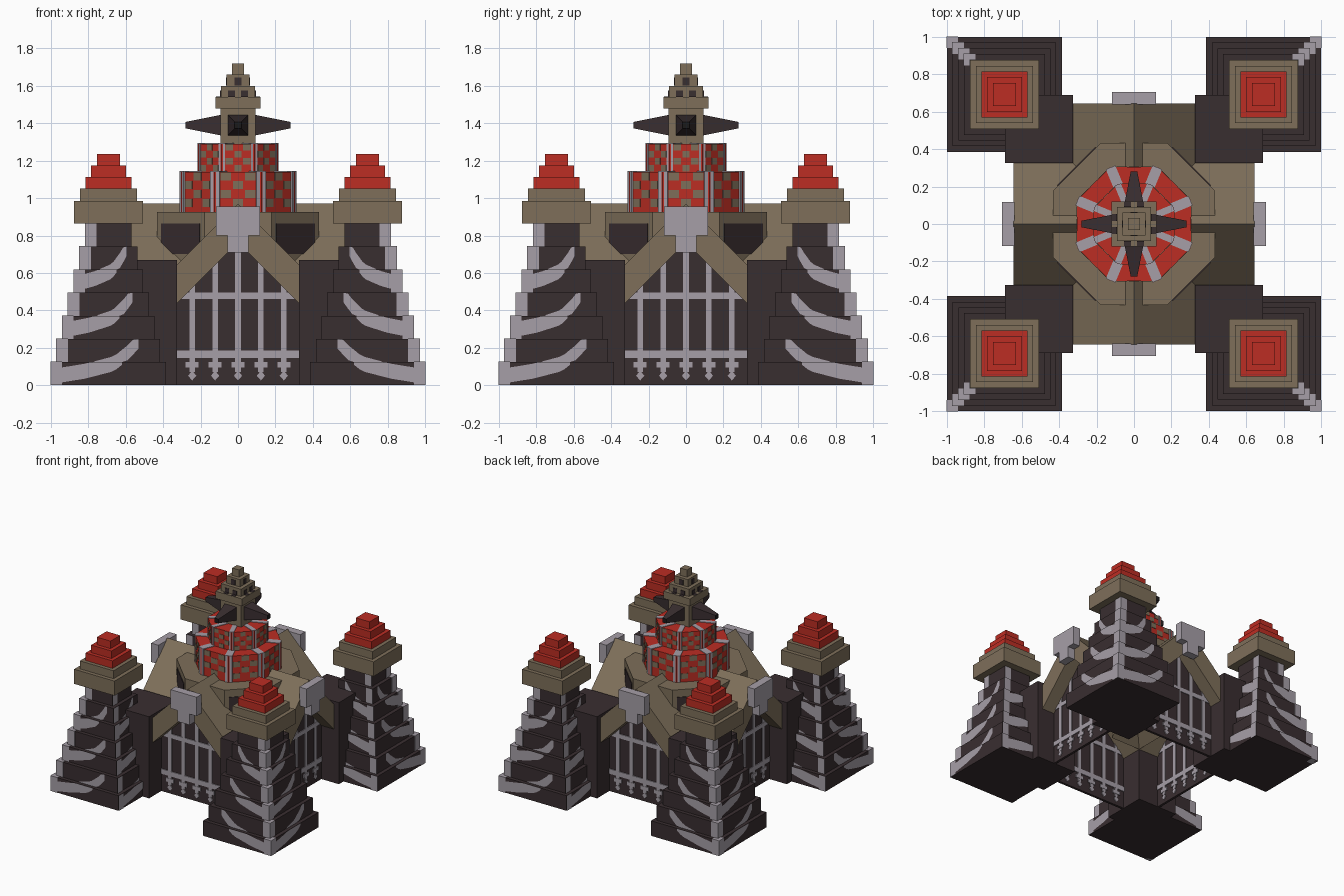
import bpy, bmesh, math
from mathutils import Matrix, Vector

if "Cube" in bpy.data.objects:
    bpy.data.objects.remove(bpy.data.objects["Cube"])


def material(name, rgb):
    m = bpy.data.materials.new(name)
    lin = [((c / 255 + 0.055) / 1.055) ** 2.4 for c in rgb]
    m.diffuse_color = (*lin, 1)
    m.use_nodes = True
    m.node_tree.nodes["Principled BSDF"].inputs["Base Color"].default_value = m.diffuse_color
    return m


DARK = material("dark_brown", (57, 46, 48))
GREY = material("pale_grey", (166, 159, 167))
TAN = material("tan_stone", (126, 111, 90))
RED = material("red", (188, 45, 35))
BLACK = material("near_black", (27, 25, 26))


def finish(bm, name, mat):
    me = bpy.data.meshes.new(name)
    bm.to_mesh(me)
    bm.free()
    me.materials.append(mat)
    ob = bpy.data.objects.new(name, me)
    bpy.context.collection.objects.link(ob)
    return ob


def prism(bm, pts, y0, y1, M=Matrix()):
    """Extrude an (x, z) outline along y between y0 and y1."""
    a = [bm.verts.new(M @ Vector((x, y0, z))) for x, z in pts]
    b = [bm.verts.new(M @ Vector((x, y1, z))) for x, z in pts]
    n = len(pts)
    faces = [bm.faces.new(a), bm.faces.new(b[::-1])]
    for i in range(n):
        j = (i + 1) % n
        faces.append(bm.faces.new((a[j], a[i], b[i], b[j])))
    bmesh.ops.recalc_face_normals(bm, faces=faces)


def box(bm, x0, x1, y0, y1, z0, z1, M=Matrix()):
    prism(bm, [(x0, z0), (x1, z0), (x1, z1), (x0, z1)], y0, y1, M)


def square(bm, cx, cy, h, z0, z1):
    box(bm, cx - h, cx + h, cy - h, cy + h, z0, z1)


def turn(deg):
    return Matrix.Rotation(math.radians(deg), 4, 'Z')


# ---- corner towers ----
C, H0, DH, LH = 0.6925, 0.3075, 0.0307, 0.1235
SWOOP = [(0, .045), (.3, .075), (.55, .115), (.68, .18), (.76, .235)]


def swoop(t):
    for (a, za), (b, zb) in zip(SWOOP, SWOOP[1:]):
        if t <= b:
            return za + (zb - za) * (t - a) / (b - a)
    return SWOOP[-1][1]


def plate(bm, sx, sy, axis, s, h, corners):
    """Thin painted patch on one side of a tower level; corners are (u, z)."""
    vs = []
    for u, z in corners:
        p, q = C + u, C + s * (h + 0.003)
        vs.append(bm.verts.new((sx * p, sy * q, z) if axis else (sx * q, sy * p, z)))
    f = bm.faces.new(vs)
    f.normal_update()
    out = Vector((0, sy * s, 0)) if axis else Vector((sx * s, 0, 0))
    if f.normal.dot(out) < 0:
        f.normal_flip()


for sx in (-1, 1):
    for sy in (-1, 1):
        cx, cy = sx * C, sy * C
        body, paint, cap, tip = (bmesh.new() for _ in range(4))
        for i in range(7):
            h, z0, z1 = H0 - DH * i, LH * i, LH * (i + 1)
            square(body, cx, cy, h, z0, z1)
            # grey outer corner
            xs = sorted((sx * (C + h - .06), sx * (C + h + .003)))
            ys = sorted((sy * (C + h - .06), sy * (C + h + .003)))
            box(paint, *xs, *ys, z0, z1 + .002)
            # swooping stripes, each spanning two levels
            k = i // 2
            hk = H0 - DH * 2 * k
            for axis in (0, 1):
                for s in (-1, 1):
                    if s < 0:
                        plate(paint, sx, sy, axis, s, h,
                              [(h - .06, z0), (h, z0), (h, z1), (h - .06, z1)])
                    if k == 3:
                        continue
                    n = 16
                    for j in range(n):
                        t = [.76 * j / n, .76 * (j + 1) / n]
                        u = [min(h, hk - 2 * hk * v) for v in t]
                        c = [2 * LH * k + swoop(v) for v in t]
                        lo = [min(max(z0, v - .04), z1) for v in c]
                        hi = [max(min(z1, v + .04), z0) for v in c]
                        if u[0] - u[1] > .004 and min(hi[0] - lo[0], hi[1] - lo[1]) > .002:
                            plate(paint, sx, sy, axis, s, h,
                                  [(u[0], lo[0]), (u[1], lo[1]), (u[1], hi[1]), (u[0], hi[0])])
        square(cap, cx, cy, .184, .865, .985)
        square(cap, cx, cy, .153, .985, 1.05)
        for i in range(3):
            square(tip, cx, cy, .123 - .0305 * i, 1.05 + .0615 * i, 1.1115 + .0615 * i)
        finish(body, "tower_body", DARK)
        finish(paint, "tower_stripes", GREY)
        finish(cap, "tower_cap", TAN)
        finish(tip, "tower_roof", RED)
        # block joining the tower to the hall
        blk = bmesh.new()
        square(blk, sx * .5075, sy * .5075, .1825, 0, .67)
        finish(blk, "corner_block", DARK)

# ---- four gabled arms ----
roof, wall, bars, plaque = (bmesh.new() for _ in range(4))
for q in range(4):
    M = turn(90 * q)
    prism(roof, [(-.325, .44), (0, .765), (.325, .44), (.325, .645), (0, .97), (-.325, .645)],
          -.645, -.05, M)
    prism(wall, [(-.325, 0), (.325, 0), (.325, .5), (0, .82), (-.325, .5)], -.53, -.51, M)
    # gate lattice with spear ends
    for x in (-.245, -.1225, 0, .1225, .245):
        top = .78 - abs(x)
        box(bars, x - .015, x + .015, -.536, -.504, .07, top, M)
        prism(bars, [(x, .025), (x + .022, .05), (x, .078), (x - .022, .05)], -.537, -.503, M)
        box(bars, x - .035, x + .035, -.538, -.502, .095, .125, M)
    box(bars, -.325, .325, -.5365, -.5035, .145, .185, M)
    box(bars, -.325, .325, -.5365, -.5035, .46, .495, M)
    prism(plaque, [(-.055, .71), (.055, .71), (.055, .80), (.118, .80), (.118, .955),
                   (-.118, .955), (-.118, .80), (-.055, .80)], -.706, -.64, M)
finish(roof, "gable_roofs", TAN)
finish(wall, "gate_walls", DARK)
finish(bars, "gate_lattice", GREY)
finish(plaque, "gable_plaques", GREY)


# ---- octagonal base and drum ----
def octagon(bm, a, z0, z1):
    r = a / math.cos(math.pi / 8)
    bmesh.ops.create_cone(bm, cap_ends=True, segments=8, radius1=r, radius2=r, depth=z1 - z0,
                          matrix=Matrix.Translation((0, 0, (z0 + z1) / 2)) @ turn(22.5))


base, windows = bmesh.new(), bmesh.new()
octagon(base, .432, .6, .925)
for q in range(4):
    prism(windows, [(-.1, .70), (.1, .70), (.145, .745), (.145, .865), (-.145, .865), (-.145, .745)],
          -.437, -.43, turn(45 + 90 * q))
finish(base, "drum_base", TAN)
finish(windows, "drum_base_windows", DARK)

drum, posts, checks = (bmesh.new() for _ in range(3))
for a, z0, z1, w in ((.305, .92, 1.14, .055), (.213, 1.14, 1.29, .036)):
    octagon(drum, a, z0, z1)
    r, half = a / math.cos(math.pi / 8), a * math.tan(math.pi / 8)
    zb = max(z0, .95)
    for q in range(8):
        box(posts, -w / 2, w / 2, -(r - .003), -.1, z0, z1 + .004, turn(22.5 + 45 * q))
        cw, ch = 2 * (half - w / 2) / 3, (z1 - zb) / 4
        for i in range(3):
            for j in range(4):
                if (i + j + q) % 2:
                    x, z = (i - 1) * cw, zb + (j + .5) * ch
                    box(checks, x - cw * .42, x + cw * .42, -a - .003, -a + .003,
                        z - ch * .45, z + ch * .45, turn(45 * q))
finish(drum, "drum", RED)
finish(posts, "drum_posts", GREY)
finish(checks, "drum_checks", TAN)

# ---- spire ----
spire, spikes, ends, spots = (bmesh.new() for _ in range(4))
for h, z0, z1 in ((.094, 1.29, 1.48), (.121, 1.48, 1.54), (.091, 1.54, 1.60),
                  (.061, 1.60, 1.66), (.031, 1.66, 1.72)):
    square(spire, 0, 0, h, z0, z1)
for q in range(4):
    M = turn(90 * q)
    bmesh.ops.create_cone(spikes, cap_ends=True, segments=4, radius1=.055 * 2 ** .5,
                          radius2=.018 * 2 ** .5, depth=.187,
                          matrix=M @ Matrix.Translation((0, -.1835, 1.39))
                          @ Matrix.Rotation(math.pi / 2, 4, 'X') @ turn(45))
    box(ends, -.018, .018, -.281, -.275, 1.372, 1.408, M)
    for x in (-.035, .035):
        box(spots, x - .018, x + .018, -.095, -.088, 1.54, 1.575, M)
        box(spots, x - .018, x + .018, -.118, -.09, 1.538, 1.543, M)
    box(spots, -.018, .018, -.065, -.058, 1.603, 1.645, M)
finish(spire, "spire", TAN)
finish(spikes, "spire_spikes", DARK)
finish(ends, "spike_ends", BLACK)
finish(spots, "spire_openings", DARK)
